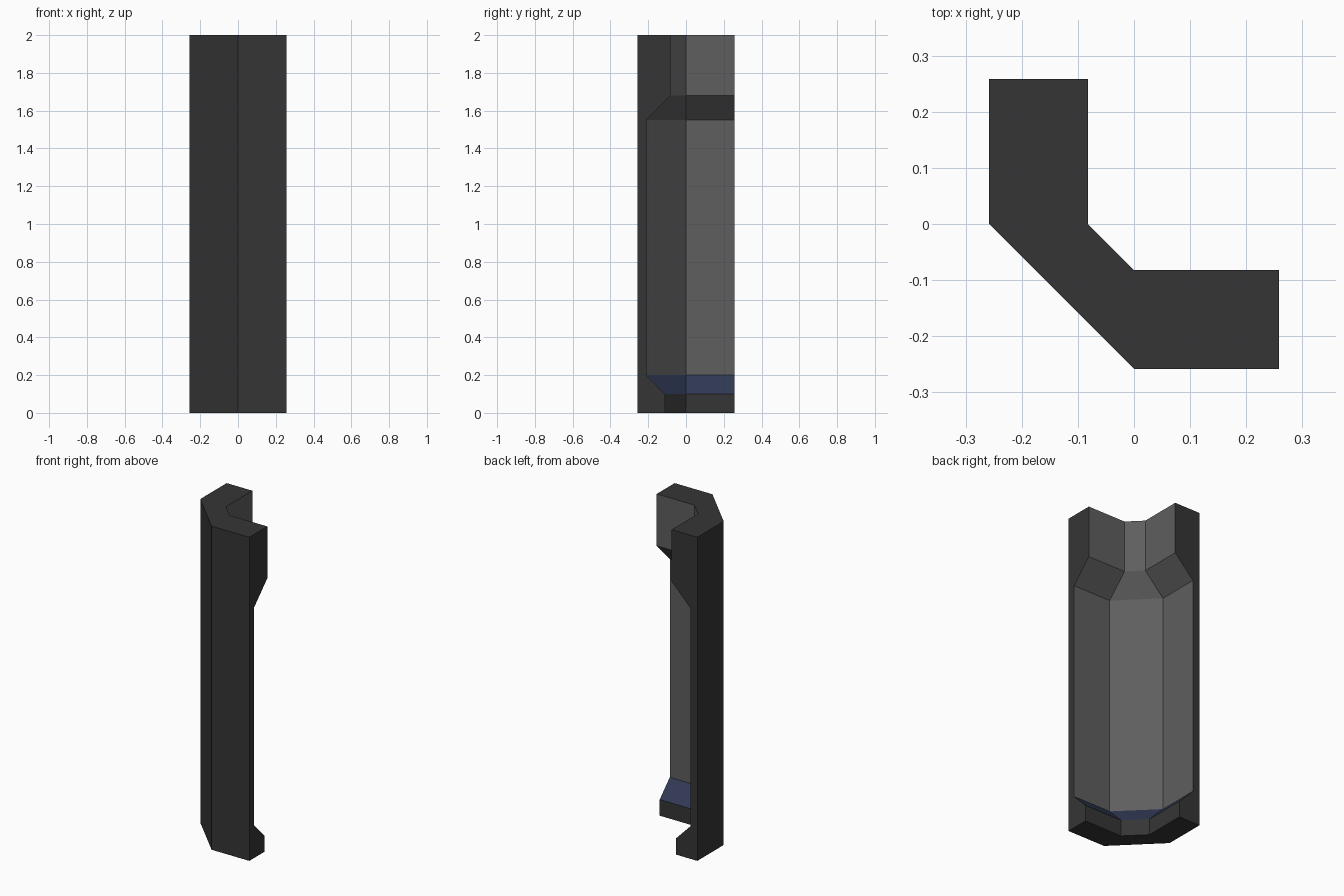
import bpy, bmesh, math

if "Cube" in bpy.data.objects:
    bpy.data.objects.remove(bpy.data.objects["Cube"])

R = 0.258  # outer half-width
# (height, inner half-width) up the inside of the corner post
LEVELS = [(0, 0.112), (0.10, 0.112), (0.20, 0.21), (1.55, 0.21), (1.68, 0.082), (2.0, 0.082)]
DARK, LIGHT, BLUE = 0, 1, 2
INNER = [DARK, BLUE, LIGHT, LIGHT, LIGHT]  # inner colour of each band


def material(name, color):
    m = bpy.data.materials.new(name)
    m.diffuse_color = (*color, 1)
    m.use_nodes = True
    m.node_tree.nodes["Principled BSDF"].inputs["Base Color"].default_value = m.diffuse_color
    return m


def bend(r):
    """Chamfered corner path in plan at half-width r."""
    return [(-r, R), (-r, 0), (0, -r), (R, -r)]


bm = bmesh.new()

# Rings: outer path followed by the inner path back again
rings = [[bm.verts.new((x, y, z)) for x, y in bend(R) + bend(r)[::-1]] for z, r in LEVELS]

# Side bands between rings; sides 4-6 are the inner wall
for band, (lo, hi) in enumerate(zip(rings, rings[1:])):
    for i in range(8):
        j = (i + 1) % 8
        f = bm.faces.new((lo[i], lo[j], hi[j], hi[i]))
        f.material_index = INNER[band] if 4 <= i <= 6 else DARK

# Top and bottom caps
for ring in (rings[0], rings[-1]):
    for i in range(3):
        bm.faces.new((ring[i], ring[i + 1], ring[6 - i], ring[7 - i]))

# Merge coplanar faces of the same colour into clean flat sides
bmesh.ops.recalc_face_normals(bm, faces=bm.faces)
bmesh.ops.dissolve_limit(bm, angle_limit=math.radians(1), verts=bm.verts,
                         edges=bm.edges, delimit={'MATERIAL'})

mesh = bpy.data.meshes.new("corner_post")
bm.to_mesh(mesh)
bm.free()
mesh.materials.append(material("dark grey frame", (0.036, 0.036, 0.036)))
mesh.materials.append(material("mid grey panel", (0.112, 0.112, 0.112)))
mesh.materials.append(material("navy ledge", (0.030, 0.041, 0.088)))
post = bpy.data.objects.new("corner_post", mesh)
bpy.context.collection.objects.link(post)
